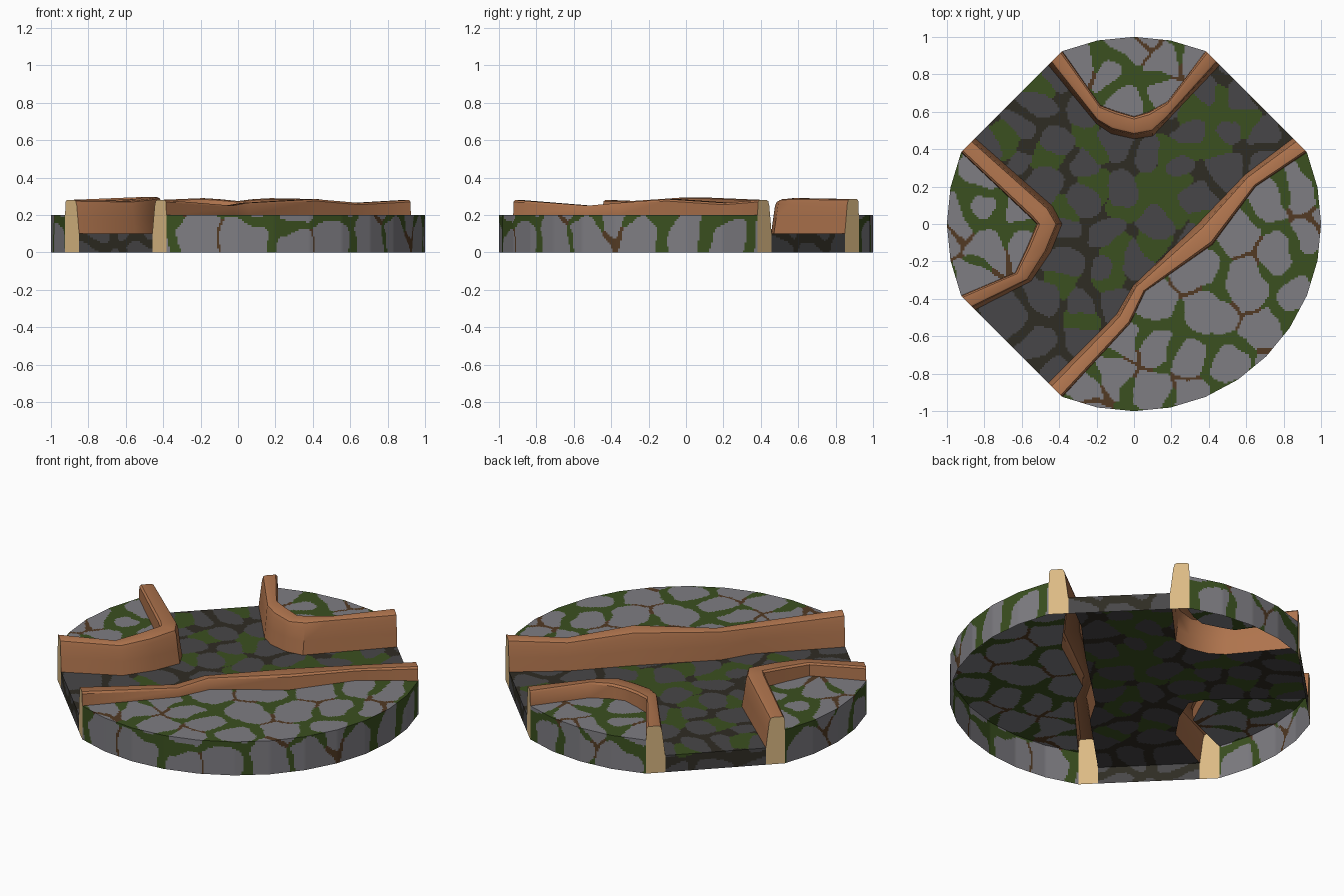
import bpy, bmesh, math, random
from mathutils import Vector, noise, kdtree

if "Cube" in bpy.data.objects:
    bpy.data.objects.remove(bpy.data.objects["Cube"])

random.seed(4)
STEP = 0.0105
FLOOR_Z, BANK_Z = 0.10, 0.20


def material(name, rgb):
    m = bpy.data.materials.new(name)
    m.diffuse_color = (*rgb, 1)
    m.use_nodes = True
    m.node_tree.nodes["Principled BSDF"].inputs["Base Color"].default_value = m.diffuse_color
    return m


LIGHT = material("light stone", (0.21, 0.205, 0.225))
DARK = material("dark stone", (0.064, 0.062, 0.065))
MOSS = material("moss green", (0.043, 0.08, 0.014))
DIRT = material("brown dirt", (0.085, 0.042, 0.017))
MUD = material("dark mud", (0.028, 0.025, 0.017))
BARK = material("bark brown", (0.43, 0.175, 0.075))
WOOD = material("cut wood cream", (0.71, 0.49, 0.23))


def finish(name, bm, mats, smooth=None):
    me = bpy.data.meshes.new(name)
    bm.to_mesh(me)
    bm.free()
    ob = bpy.data.objects.new(name, me)
    bpy.context.collection.objects.link(ob)
    for m in mats:
        me.materials.append(m)
    if smooth:
        bpy.ops.object.select_all(action='DESELECT')
        ob.select_set(True)
        bpy.context.view_layer.objects.active = ob
        bpy.ops.object.shade_smooth_by_angle(angle=math.radians(smooth))
    return ob


# ---- cobble pattern: rounded cells around stone centres, moss or dirt between
def tree(points):
    kd = kdtree.KDTree(len(points))
    for i, p in enumerate(points):
        kd.insert((*p, 0), i)
    kd.balance()
    return kd


def ring(n):  # stones that wrap down the outer wall
    out = []
    for i in range(n):
        a = (i + random.uniform(-.25, .25)) * math.tau / n
        r = 1.11 + random.uniform(-0.06, 0.06)
        out.append((r * math.cos(a), r * math.sin(a)))
    return out


bank_stones = tree(ring(24) + [
    (-.27, .86), (-.13, .82), (.17, .87), (.16, .71), (-.05, .95), (-.04, .67), (.32, .9),
    (-.8, .1), (-.77, -.13), (-.95, .05), (-.87, -.3), (-.6, -.1), (-.8, .27), (-.63, .07),
    (.89, .2), (.72, .12), (.77, -.17), (.95, -.1), (.55, -.02), (.6, -.32), (.88, -.38),
    (.4, -.48), (.71, -.57), (.13, -.66), (.1, -.42), (.33, -.22), (.5, -.75), (.3, -.72),
    (-.13, -.8), (.1, -.9), (-.27, -.88), (.3, -.92), (-.04, -.62)])
floor_stones = tree(ring(24) + [
    (-.6, .5), (-.5, .63), (-.43, .78), (-.4, .45), (-.27, .6), (-.49, .22), (-.26, .33),
    (-.1, .42), (-.26, .11), (-.18, -.05), (.09, .35), (.14, -.03), (.3, .5), (.38, .7),
    (.55, .67), (.67, .47), (.49, .32), (.3, .16), (-.07, .2), (0, -.19), (-.15, -.24),
    (-.34, -.03), (-.29, -.43), (-.47, -.4), (-.66, -.5), (-.5, -.64), (-.29, -.62),
    (-.13, -.42), (-.75, .4), (-.62, .35), (.2, .66), (.22, .3), (-.36, -.2), (-.42, -.77),
    (.52, .5), (.28, -.1), (.72, .33)])
# mossy spots on the path, bare dirt spots on the banks
floor_moss = tree([
    (.2, .39), (.3, .42), (.42, .42), (.48, .55), (.44, .67), (.1, .2), (.2, .22), (-.04, .1),
    (.05, .1), (-.38, .05), (-.38, -.27), (-.07, -.15), (-.12, -.3), (-.45, .35), (-.2, .4),
    (-.27, .5), (-.3, -.53), (-.72, -.45), (.3, .6), (-.5, .72), (.1, -.1), (.2, .08), (-.7, .47),
    (.6, .56), (.4, .04), (-.2, .22)])
bank_dirt = tree([
    (0, -.75), (.28, -.82), (.6, -.47), (.74, -.7), (.92, .02), (.6, -.15), (.28, -.32),
    (-.72, .3), (-.95, -.1), (-.3, .8), (.3, .8), (-.68, -.2), (.08, .95), (-.2, -.95),
    (1.05, -.45), (.45, -1.05), (-.15, 1.1), (-1.1, .1), (.85, -.8), (-.1, -1.1)])


def cobble(x, y, stones, spots, moss_on_spot, w_gap, w_moss):
    """0 = stone, 1 = moss, 2 = dirt"""
    p = Vector((x, y, 0))
    wob = Vector((noise.noise(p * 7), noise.noise(p * 7 + Vector((9, 3, 5))), 0))
    p += 0.035 * wob
    n = noise.noise(Vector((x * 9, y * 9, 2.7)))
    near = (0.095 - spots.find(p)[2]) / 0.06 + 0.6 * n
    moss = near if moss_on_spot else -near
    d = [f[2] for f in stones.find_n(p, 3)]
    w = w_gap + w_moss * min(1, max(0, moss))
    a, b = d[1] - d[0], d[2] - d[0]
    if a > w and a + b > 2.5 * w:
        return 0
    return 1 if moss > 0 else 2


BANK = (bank_stones, bank_dirt, False, 0.018, 0.037)
FLOOR = (floor_stones, floor_moss, True, 0.043, 0.037)


def paved_sheet(name, outline, z, pattern, mats):
    bm = bmesh.new()
    f = bm.faces.new([bm.verts.new((x, y, z)) for x, y in outline])
    f.normal_update()
    if f.normal.z < 0:
        f.normal_flip()
    bmesh.ops.triangulate(bm, faces=[f])
    for axis in (0, 1):
        lo = min(p[axis] for p in outline)
        hi = max(p[axis] for p in outline)
        n = [0, 0, 0]
        n[axis] = 1
        for i in range(1, int((hi - lo) / STEP) + 1):
            co = [0, 0, 0]
            co[axis] = lo + i * STEP + 0.0003
            geom = bm.verts[:] + bm.edges[:] + bm.faces[:]
            bmesh.ops.bisect_plane(bm, geom=geom, plane_co=co, plane_no=n, dist=1e-6)
    for f in bm.faces:
        c = f.calc_center_median()
        f.material_index = cobble(c.x, c.y, *pattern)
    finish(name, bm, mats)


def paved_wall(name, path, h, pattern, mats):
    """Outer wall below a polyline (counter-clockwise), pattern folded over the rim"""
    pts = []
    for a, b in zip(path, path[1:]):
        a, b = Vector(a), Vector(b)
        n = max(1, round((b - a).length / STEP))
        pts += [a.lerp(b, i / n) for i in range(n)]
    pts.append(Vector(path[-1]))
    rows = round(h / STEP)
    bm = bmesh.new()
    grid = [[bm.verts.new((p.x, p.y, h * j / rows)) for j in range(rows + 1)] for p in pts]
    for c0, c1 in zip(grid, grid[1:]):
        for j in range(rows):
            f = bm.faces.new((c0[j], c1[j], c1[j + 1], c0[j + 1]))
            c = f.calc_center_median()
            q = c.xy + c.xy.normalized() * (h - c.z)
            f.material_index = cobble(q.x, q.y, *pattern)
    finish(name, bm, mats, 30)


# ---- bark ridges: bank-side edge, floor-side edge, crest height
def rim(deg):
    return (math.cos(math.radians(deg)), math.sin(math.radians(deg)))


K = 0.458, 0.849  # floor-side end of each ridge on the straight cuts
ridges = {
    "back": dict(
        bank=[rim(112.5), (-.18, .635), (-.1, .605), (0, .575), (.08, .6), (.18, .655), rim(67.5)],
        floor=[(-K[0], K[1]), (-.2, .535), (-.12, .482), (0, .455), (.1, .47), (.17, .545), K],
        top=[.28, .29, .285, .275, .285, .29, .285], arc=(67.5, 112.5)),
    "left": dict(
        bank=[rim(157.5), (-.56, .04), (-.52, 0), (-.57, -.12), (-.635, -.26), rim(202.5)],
        floor=[(-K[1], K[0]), (-.435, .095), (-.385, 0), (-.445, -.15), (-.55, -.305), (-K[1], -K[0])],
        top=[.28, .295, .295, .285, .275, .28], arc=(157.5, 202.5)),
    "right": dict(
        bank=[rim(22.5), (.65, .2), (.42, -.11), (.06, -.36), (-.02, -.53), rim(247.5)],
        floor=[(K[1], K[0]), (.595, .265), (.345, .005), (-.005, -.33), (-.095, -.485), (-K[0], -K[1])],
        top=[.28, .265, .285, .265, .25, .28], arc=(-112.5, 22.5)),
}


def ridge_section(f, b, top):
    f, b = Vector(f), Vector(b)
    prof = [(0, FLOOR_Z), (.09, .18), (.17, top - .03), (.24, top - .006), (.34, top),
            (.88, top), (.97, top - .01), (1, BANK_Z)]
    return [(*f.lerp(b, t), z) for t, z in prof]


for name, r in ridges.items():
    bm = bmesh.new()
    secs = [ridge_section(f, b, t) for f, b, t in zip(r["floor"], r["bank"], r["top"])]
    rows = [[bm.verts.new(c) for c in s] for s in secs]
    for a, b in zip(rows, rows[1:]):
        for i in range(len(a) - 1):
            bm.faces.new((a[i], a[i + 1], b[i + 1], b[i]))
    bmesh.ops.recalc_face_normals(bm, faces=bm.faces[:])
    if sum(f.normal.z * f.calc_area() for f in bm.faces) < 0:
        bmesh.ops.reverse_faces(bm, faces=bm.faces[:])
    finish(name + "_bark_ridge", bm, [BARK], 35)

    # sawn ends reaching down to the ground
    bm = bmesh.new()
    for s in (secs[0], secs[-1]):
        loop = [(*s[0][:2], 0)] + s + [(*s[-1][:2], 0)]
        f = bm.faces.new([bm.verts.new(c) for c in loop])
        f.normal_update()
        if f.normal.dot(Vector((s[0][0], s[0][1], 0))) < 0:
            f.normal_flip()
    finish(name + "_sawn_ends", bm, [WOOD])

    # raised bank and its curved outer wall
    a0, a1 = r["arc"]
    n = round((a1 - a0) / 11.25)
    arc = [rim(a0 + 11.25 * i) for i in range(n + 1)]
    inner = arc[-2:0:-1] if name == "left" else arc[1:-1]
    paved_sheet(name + "_bank_top", r["bank"] + inner, BANK_Z, BANK, [LIGHT, MOSS, DIRT])
    paved_wall(name + "_bank_wall", arc, BANK_Z, BANK, [LIGHT, MOSS, DIRT])

# ---- sunken path and the straight walls at its three exits
A, B, C = (ridges[k]["floor"] for k in ("back", "left", "right"))
paved_sheet("path_floor", A + C + B[::-1], FLOOR_Z, FLOOR, [DARK, MOSS, MUD])
for name, p, q in (("back_right", C[0], A[-1]), ("back_left", A[0], B[0]),
                   ("front_left", B[-1], C[-1])):
    paved_wall(name + "_path_wall", [p, q], FLOOR_Z, FLOOR, [DARK, MOSS, MUD])
